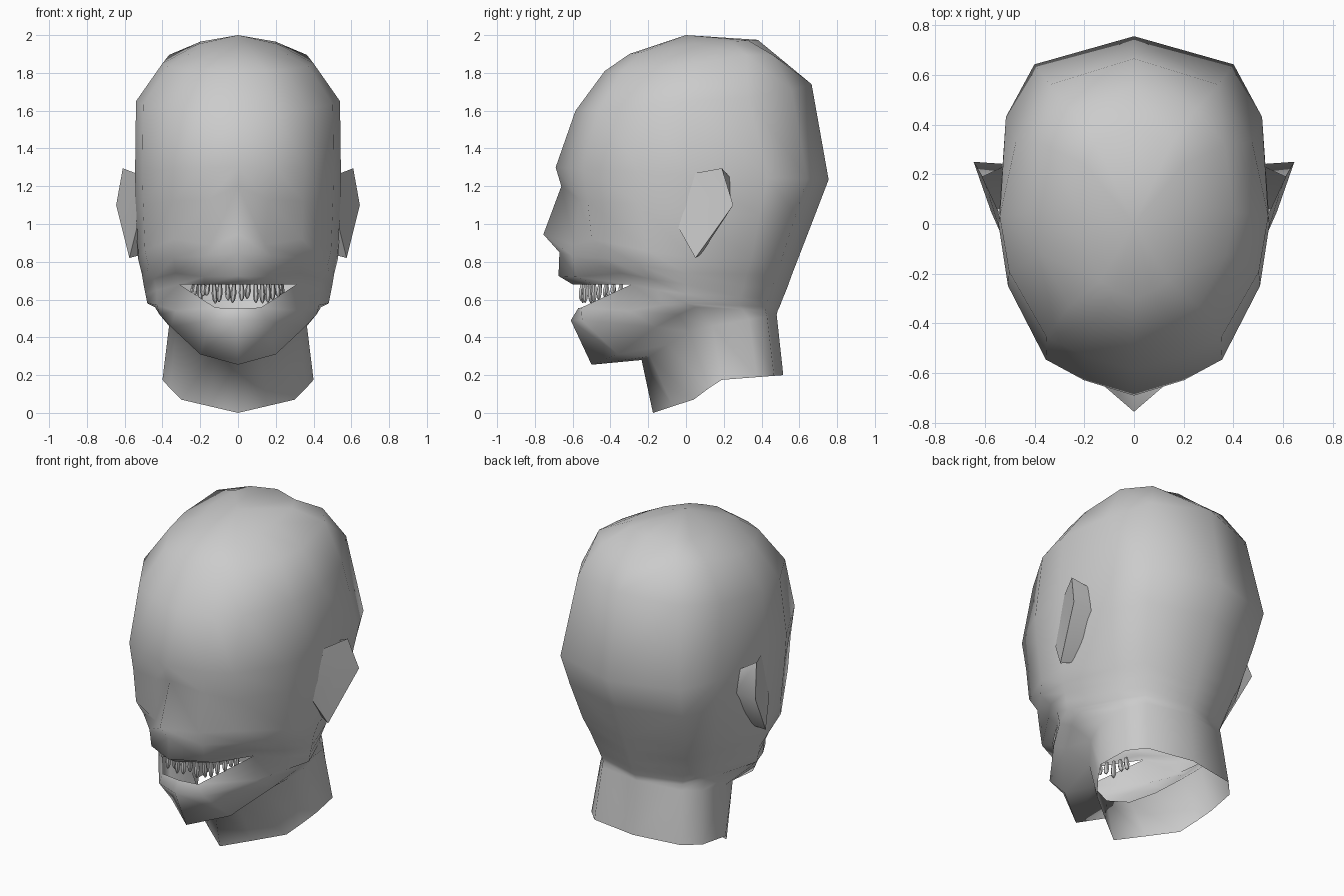
import bpy, bmesh, math, random
from mathutils import Vector

if "Cube" in bpy.data.objects:
    bpy.data.objects.remove(bpy.data.objects["Cube"])

random.seed(4)
grey = bpy.data.materials.new("plain grey")
grey.diffuse_color = (0.6, 0.6, 0.6, 1)
grey.use_nodes = True
grey.node_tree.nodes["Principled BSDF"].inputs["Base Color"].default_value = grey.diffuse_color


def finish(name, bm, angle=180, mirror=False):
    bmesh.ops.recalc_face_normals(bm, faces=bm.faces)
    me = bpy.data.meshes.new(name)
    bm.to_mesh(me)
    bm.free()
    me.materials.append(grey)
    ob = bpy.data.objects.new(name, me)
    bpy.context.collection.objects.link(ob)
    if mirror:
        mod = ob.modifiers.new("Mirror", 'MIRROR')
        mod.use_clip = True
        mod.merge_threshold = 0.002
    bpy.ops.object.select_all(action='DESELECT')
    ob.select_set(True)
    bpy.context.view_layer.objects.active = ob
    bpy.ops.object.shade_smooth_by_angle(angle=math.radians(angle))
    return ob


# Half outline shared by all rings: (share of width, share of front or back depth)
FRONT = [(0, 0), (.37, .09), (.65, .21), (.93, .64), (1, 1)]
BACK = [(.945, .57), (.735, .85), (0, 1)]

# Rings from crown to neck: front y, z, side x, y, z, back y, z
RINGS = [
    (-.30, 1.90, .21, .05, 1.953, .38, 1.975),
    (-.43, 1.81, .40, .05, 1.85, .55, 1.835),
    (-.585, 1.60, .54, .03, 1.65, .665, 1.74),
    (-.69, 1.30, .545, .00, 1.26, .755, 1.235),    # brow
    (-.66, 1.20, .54, .00, 1.05, .684, 1.05),      # eyes
    (-.62, .93, .53, .02, .82, .595, .82),         # nose
    (-.67, .85, .51, .00, .74, .56, .73),
    (-.675, .725, .50, .00, .68, .535, .66),       # upper lip
    (-.60, .68, .49, .00, .63, .51, .60),          # mouth
    (-.61, .49, .48, .00, .58, .495, .56),         # lower lip
    (-.50, .255, .44, .05, .56, .485, .54),        # chin
    (-.235, .28, .365, .14, .46, .48, .52),        # throat
    (-.175, .00, .40, .19, .175, .515, .20),       # neck rim
]
# Narrowing of the skull base behind the jaw
NAPE = {4: .96, 5: .88, 6: .84, 7: .81, 8: .79, 9: .78, 10: .83}
# Sculpted points: (ring, column) -> position
SCULPT = {
    (1, 5): (.365, .32, 1.895), (1, 6): (.25, .46, 1.895),
    (2, 5): (.475, .33, 1.67), (2, 6): (.34, .56, 1.71),
    (4, 1): (.16, -.565, 1.13), (4, 2): (.345, -.52, 1.12),
    (5, 0): (0, -.755, .945), (5, 1): (.145, -.59, .89), (5, 2): (.34, -.50, .92),
    (6, 1): (.18, -.60, .83), (6, 2): (.34, -.43, .82),
    (7, 1): (.18, -.58, .72), (7, 2): (.33, -.345, .74), (7, 3): (.445, -.19, .71),
    (8, 1): (.18, -.49, .68), (8, 2): (.31, -.29, .68), (8, 3): (.43, -.15, .65),
    (9, 1): (.15, -.55, .49), (9, 2): (.33, -.30, .54), (9, 3): (.43, -.13, .57),
    (10, 1): (.20, -.36, .31), (10, 2): (.355, -.16, .455), (10, 3): (.415, -.04, .52),
    (11, 1): (.13, -.19, .30), (11, 2): (.24, -.10, .36), (11, 3): (.33, .02, .43),
    (12, 1): (.15, -.07, .035), (12, 2): (.30, .04, .07), (12, 3): (.36, .12, .13),
}

# Head
bm = bmesh.new()
rows = []
for r, (yf, zf, xs, ys, zs, yb, zb) in enumerate(RINGS):
    n = NAPE.get(r, 1)
    pts = [(xs * w, yf + (ys - yf) * t, zf + (zs - zf) * t) for w, t in FRONT]
    pts += [(xs * w * n, ys + (yb - ys) * t, zs + (zb - zs) * t) for w, t in BACK]
    rows.append([bm.verts.new(SCULPT.get((r, c), p)) for c, p in enumerate(pts)])
crown = bm.verts.new((0, 0, 2))
for a, b in zip(rows[0], rows[0][1:]):
    bm.faces.new((crown, a, b))
# the mouth opening leaves its own lower edge, sharing the corners
lower = [bm.verts.new(p) for p in ((0, -.57, .555), (.12, -.555, .557))] + rows[8][2:]
for r in range(len(rows) - 1):
    top = lower if r == 8 else rows[r]
    for c in range(7):
        bm.faces.new((top[c], top[c + 1], rows[r + 1][c + 1], rows[r + 1][c]))
finish("head", bm, mirror=True)

# Ears: flared outer shell with an angled back
bm = bmesh.new()
rim = [bm.verts.new(p) for p in ((.545, .05, 1.27), (.61, .19, 1.295), (.645, .25, 1.10),
                                 (.575, .05, .82), (.535, -.04, .98))]
hollow = bm.verts.new((.585, .12, 1.14))
root = [bm.verts.new(p) for p in ((.53, .23, 1.25), (.50, .24, 1.10), (.50, .08, .84))]
for i in range(5):
    bm.faces.new((hollow, rim[i], rim[(i + 1) % 5]))
for i in (0, 1):
    bm.faces.new((rim[i + 1], rim[i + 2], root[i + 1], root[i]))
bm.faces.new((rim[3], rim[4], root[2]))
finish("ears", bm, 100, mirror=True)

# Upper teeth: uneven bulging pegs along the jaw arch
bm = bmesh.new()
COUNT = 18
for i in range(COUNT):
    a = math.radians(-80 + 160 * i / (COUNT - 1))
    base = Vector((.235 * math.sin(a), -.30 - .25 * math.cos(a), .69))
    length = random.uniform(.06, .115)
    lean = Vector((random.uniform(-.012, .012), random.uniform(-.012, .012), 0))
    loops = []
    for drop, rad in ((0, .009), (.55, .016), (.85, .012), (1, .003)):
        loops.append([bm.verts.new(base + lean * drop
                                   + Vector((rad * math.cos(k * math.pi / 3),
                                             rad * math.sin(k * math.pi / 3),
                                             -length * drop))) for k in range(6)])
    for p, q in zip(loops, loops[1:]):
        for k in range(6):
            n = (k + 1) % 6
            bm.faces.new((p[k], p[n], q[n], q[k]))
    bm.faces.new(loops[0])
    bm.faces.new(loops[-1])
finish("upper_teeth", bm, 50)
